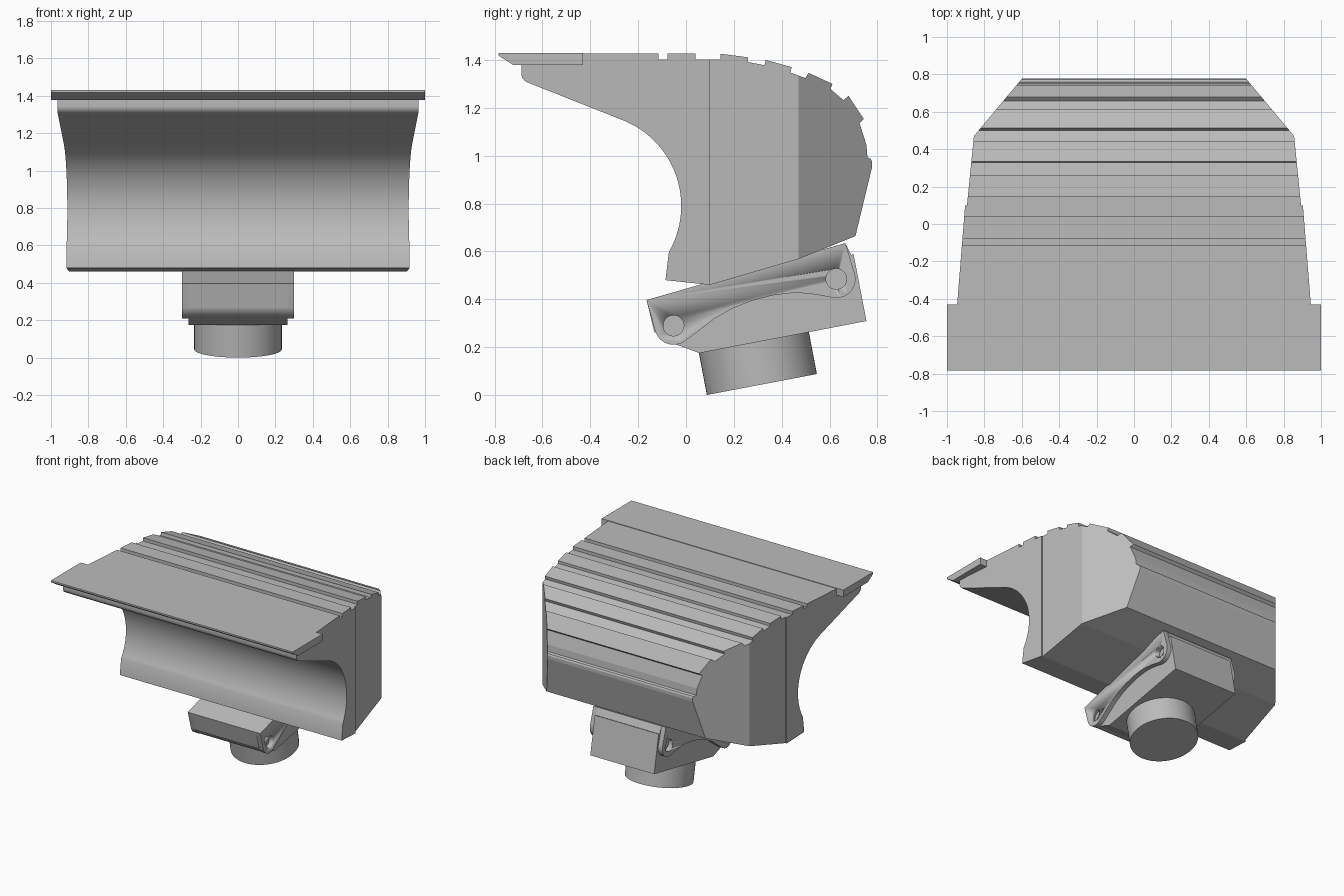
import bpy, bmesh
from math import sin, cos, radians
from mathutils import Vector

old = bpy.data.objects.get("Cube")
if old:
    bpy.data.objects.remove(old, do_unlink=True)

grey = bpy.data.materials.new("plain_grey")
grey.use_nodes = True
COLOUR = (0.5, 0.5, 0.5, 1)
grey.diffuse_color = COLOUR
grey.node_tree.nodes["Principled BSDF"].inputs["Base Color"].default_value = COLOUR


def finish(name, bm, smooth=None):
    bmesh.ops.recalc_face_normals(bm, faces=bm.faces)
    mesh = bpy.data.meshes.new(name)
    bm.to_mesh(mesh)
    bm.free()
    mesh.materials.append(grey)
    obj = bpy.data.objects.new(name, mesh)
    bpy.context.collection.objects.link(obj)
    if smooth:
        bpy.ops.object.select_all(action='DESELECT')
        obj.select_set(True)
        bpy.context.view_layer.objects.active = obj
        bpy.ops.object.shade_smooth_by_angle(angle=radians(smooth))
    return obj


def prism(name, profile, x0, x1, width=None, cut=None, smooth=None):
    """Extrude a (y, z) profile along x; width(y) optionally tapers the sides."""
    bm = bmesh.new()
    face = bm.faces.new([bm.verts.new((x0, y, z)) for y, z in profile])
    ext = bmesh.ops.extrude_face_region(bm, geom=[face])
    moved = [g for g in ext["geom"] if isinstance(g, bmesh.types.BMVert)]
    bmesh.ops.translate(bm, verts=moved, vec=(x1 - x0, 0, 0))
    if cut is not None:
        bmesh.ops.bisect_plane(bm, geom=bm.verts[:] + bm.edges[:] + bm.faces[:],
                               plane_co=(0, cut, 0), plane_no=(0, 1, 0))
    if width:
        for v in bm.verts:
            v.co.x *= width(v.co.y)
    return finish(name, bm, smooth)


def arc(cy, cz, r, a0, a1, n):
    steps = [radians(a0 + (a1 - a0) * i / n) for i in range(n + 1)]
    return [(cy + r * cos(a), cz + r * sin(a)) for a in steps]


def cylinder(name, centre, axis, r, depth, sides=48):
    bm = bmesh.new()
    bmesh.ops.create_cone(bm, cap_ends=True, segments=sides, radius1=r, radius2=r, depth=depth)
    turn = Vector(axis).to_track_quat('Z', 'Y').to_matrix()
    bmesh.ops.rotate(bm, verts=bm.verts, matrix=turn)
    bmesh.ops.translate(bm, verts=bm.verts, vec=centre)
    return finish(name, bm, 40)


SEAM, BEND = 0.1, 0.47

# Front housing: grooved top, rounded lip and concave underside
front = [(SEAM, 1.402), (0.04, 1.402), (0.04, 1.426), (-0.077, 1.426), (-0.077, 1.402),
         (-0.115, 1.402), (-0.115, 1.426), (-0.44, 1.426), (-0.44, 1.4), (-0.687, 1.4)]
front += arc(-0.647, 1.344, 0.041, 180, 249, 6)
front += arc(-0.405, 0.79, 0.385, 69, -30, 32)
front += [(-0.086, 0.48), (SEAM, 0.46)]
prism("front_housing", front, -1, 1, lambda y: 0.903 + (SEAM - y) * 0.08, smooth=22)

# Rear housing: stepped ridges round the back, sides narrowing behind the bend
rear = [(SEAM, 0.46), (SEAM, 1.402), (0.144, 1.402), (0.144, 1.426), (0.259, 1.411),
        (0.259, 1.391), (0.328, 1.378), (0.333, 1.4), (0.441, 1.37), (0.437, 1.347),
        (0.499, 1.324), (0.512, 1.346), (0.612, 1.3), (0.604, 1.278), (0.658, 1.232),
        (0.679, 1.25), (0.743, 1.153), (0.725, 1.136), (0.754, 1.044), (0.758, 0.994),
        (0.772, 0.987), (0.778, 0.975), (0.777, 0.95), (0.708, 0.664), (BEND, 0.568)]


def rear_width(y):
    if y <= BEND:
        return 0.893 - (y - SEAM) * 0.1
    return 0.856 - (y - BEND) * 0.835


prism("rear_housing", rear, -1, 1, rear_width, cut=BEND)

# Wide brim plate with a bevelled front edge
brim = [(-0.783, 1.43), (-0.783, 1.418), (-0.72, 1.378), (-0.43, 1.378), (-0.43, 1.43)]
prism("brim_plate", brim, -1, 1)

# Hinge bracket: slab between two curved ears with pin holes
FRONT_PIN, REAR_PIN = (-0.052, 0.29), (0.628, 0.485)
EAR_IN, EAR_OUT = 0.265, 0.30
slab = [(-0.165, 0.397), (0.666, 0.635), (0.69, 0.585), (0.0, 0.38), (-0.09, 0.262), (-0.132, 0.262)]
prism("bracket_slab", slab, -EAR_IN, EAR_IN)

ear = [(-0.165, 0.397)]
ear += arc(*FRONT_PIN, 0.08, 195, 310, 14)
ear += [(0.06, 0.273), (0.12, 0.32), (0.19, 0.36), (0.27, 0.392), (0.36, 0.416),
        (0.43, 0.425), (0.48, 0.426), (0.54, 0.42)]
ear += arc(*REAR_PIN, 0.08, 265, 375, 14)
ear += [(0.666, 0.635)]
for side, s in (("left", 1), ("right", -1)):
    plate = prism(f"{side}_bracket_ear", ear, s * EAR_IN, s * EAR_OUT, smooth=25)
    for label, (y, z) in (("front", FRONT_PIN), ("rear", REAR_PIN)):
        cutter = cylinder(f"{side}_{label}_pin_cutter", (s * 0.28, y, z), (1, 0, 0), 0.043, 0.1, 32)
        cutter.hide_render = True
        cutter.hide_viewport = True
        cutter.hide_set(True)
        hole = plate.modifiers.new(f"{label}_pin_hole", 'BOOLEAN')
        hole.operation = 'DIFFERENCE'
        hole.solver = 'EXACT'
        hole.object = cutter

# Tilted pivot block between the ears
block = [(0.754, 0.309), (0.7, 0.589), (0.66, 0.572), (0.0, 0.375), (-0.1, 0.3)]
block += arc(*FRONT_PIN, 0.078, 200, 275, 8)
block += [(0.056, 0.175)]
prism("pivot_block", block, -EAR_IN + 0.001, EAR_IN - 0.001, smooth=15)

# Round stem below the block
tilt = Vector((0, -0.187, 0.982))
foot = Vector((0, 0.317, 0.044))
cylinder("mount_stem", foot + tilt * 0.125, tilt, 0.234, 0.25, 64)
